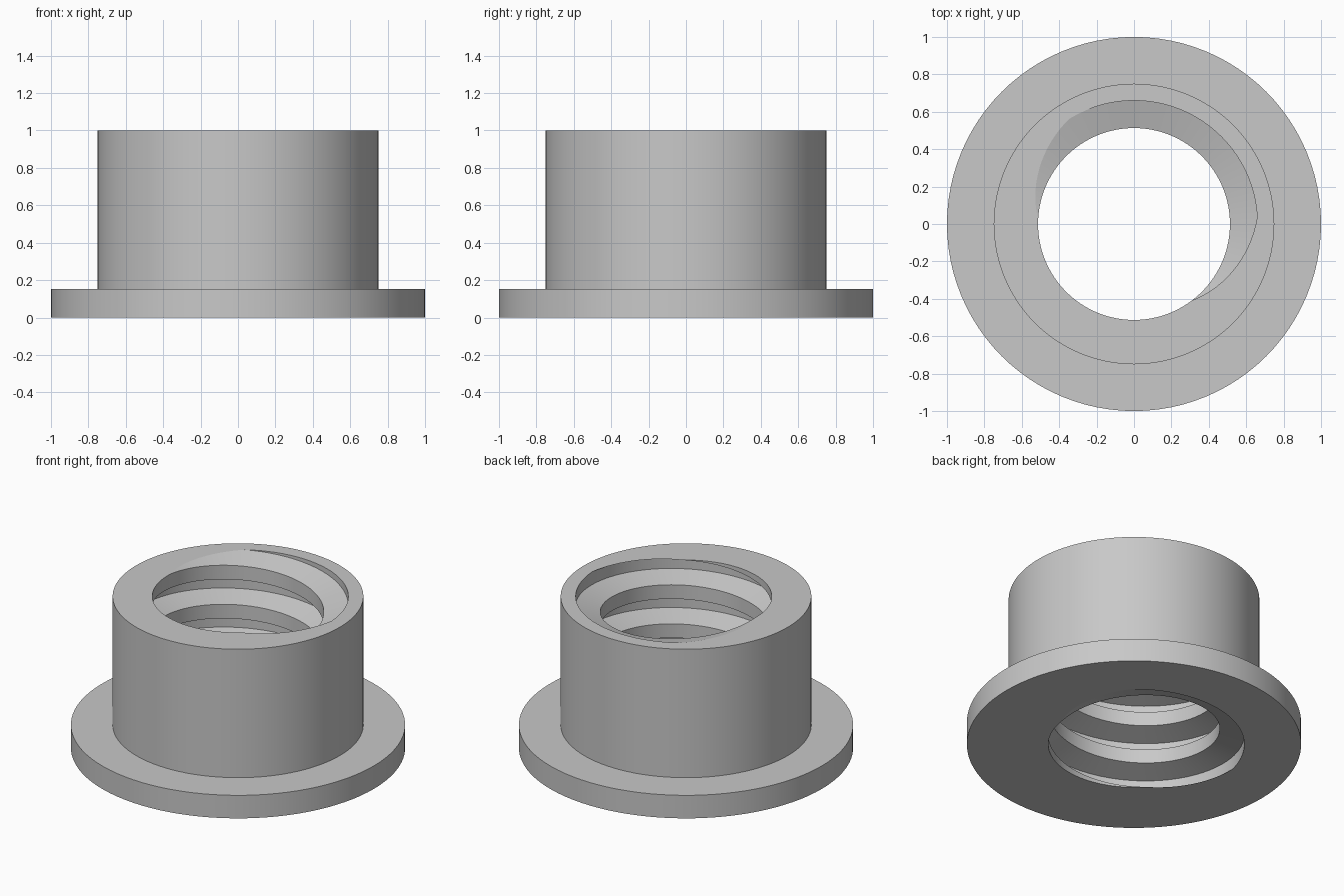
import bpy, bmesh, math

cube = bpy.data.objects.get("Cube")
if cube:
    bpy.data.objects.remove(cube, do_unlink=True)

SEG = 96                      # sides of every circle
PITCH = 0.258
R_CREST, R_ROOT = 0.513, 0.66
ROOT_HALF = 0.0425            # half width of the groove floor
FLANK = 0.04                  # axial run of each sloping flank
PHASE = math.radians(62.5)    # angle where the groove is centred on the top face
HEIGHT = 1.0

metal = bpy.data.materials.new("grey_metal")
metal.use_nodes = True
colour = (0.58, 0.58, 0.58, 1)
metal.diffuse_color = colour
metal.node_tree.nodes["Principled BSDF"].inputs["Base Color"].default_value = colour

bm = bmesh.new()

# Threaded bore: trapezoidal groove swept along a right-handed helix
half = ROOT_HALF + FLANK
groove = [(R_CREST, -half), (R_ROOT, -ROOT_HALF), (R_ROOT, ROOT_HALF), (R_CREST, half)]
turns = math.ceil(HEIGHT / PITCH) + 4
rows = []
for i in range(turns * SEG + 1):
    a = math.tau * i / SEG
    z = PITCH * (a - PHASE) / math.tau - 2 * PITCH
    # keep the helix in step with the top face
    z += HEIGHT % PITCH
    rows.append([bm.verts.new((r * math.cos(a), r * math.sin(a), z + dz)) for r, dz in groove])

for i in range(len(rows) - 1):
    a, b = rows[i], rows[i + 1]
    for j in range(3):
        bm.faces.new((a[j], b[j], b[j + 1], a[j + 1]))
    # crest, joining one turn to the next
    if i + 1 + SEG < len(rows):
        bm.faces.new((a[3], b[3], rows[i + 1 + SEG][0], rows[i + SEG][0]))

# Trim the bore flush with both ends
for z, n in ((0, -1), (HEIGHT, 1)):
    bmesh.ops.bisect_plane(bm, geom=bm.verts[:] + bm.edges[:] + bm.faces[:], dist=1e-6,
                           plane_co=(0, 0, z), plane_no=(0, 0, n), clear_outer=True)


def end_loop(z):
    return [e for e in bm.edges if e.is_boundary and all(abs(v.co.z - z) < 1e-4 for v in e.verts)]


bore_ends = {z: end_loop(z) for z in (0, HEIGHT)}

# Outer wall: flange and sleeve
rings = []
for r, z in ((1, 0), (1, 0.152), (0.75, 0.152), (0.75, HEIGHT)):
    rings.append([bm.verts.new((r * math.cos(math.tau * k / SEG), r * math.sin(math.tau * k / SEG), z))
                  for k in range(SEG)])
for low, high in zip(rings, rings[1:]):
    for k in range(SEG):
        n = (k + 1) % SEG
        bm.faces.new((low[k], low[n], high[n], high[k]))

# Flat end faces between the bore and the outer wall
for z, ring in ((0, rings[0]), (HEIGHT, rings[-1])):
    rim = [bm.edges.get((ring[k], ring[k - 1])) for k in range(SEG)]
    bmesh.ops.triangle_fill(bm, edges=bore_ends[z] + rim, use_beauty=True,
                            normal=(0, 0, 1 if z else -1))

bmesh.ops.recalc_face_normals(bm, faces=bm.faces[:])
mesh = bpy.data.meshes.new("flanged_nut")
bm.to_mesh(mesh)
bm.free()
mesh.materials.append(metal)
nut = bpy.data.objects.new("flanged_nut", mesh)
bpy.context.collection.objects.link(nut)

# Smooth round walls, crisp rims and thread edges
bpy.ops.object.select_all(action='DESELECT')
nut.select_set(True)
bpy.context.view_layer.objects.active = nut
bpy.ops.object.shade_smooth_by_angle(angle=math.radians(12))
